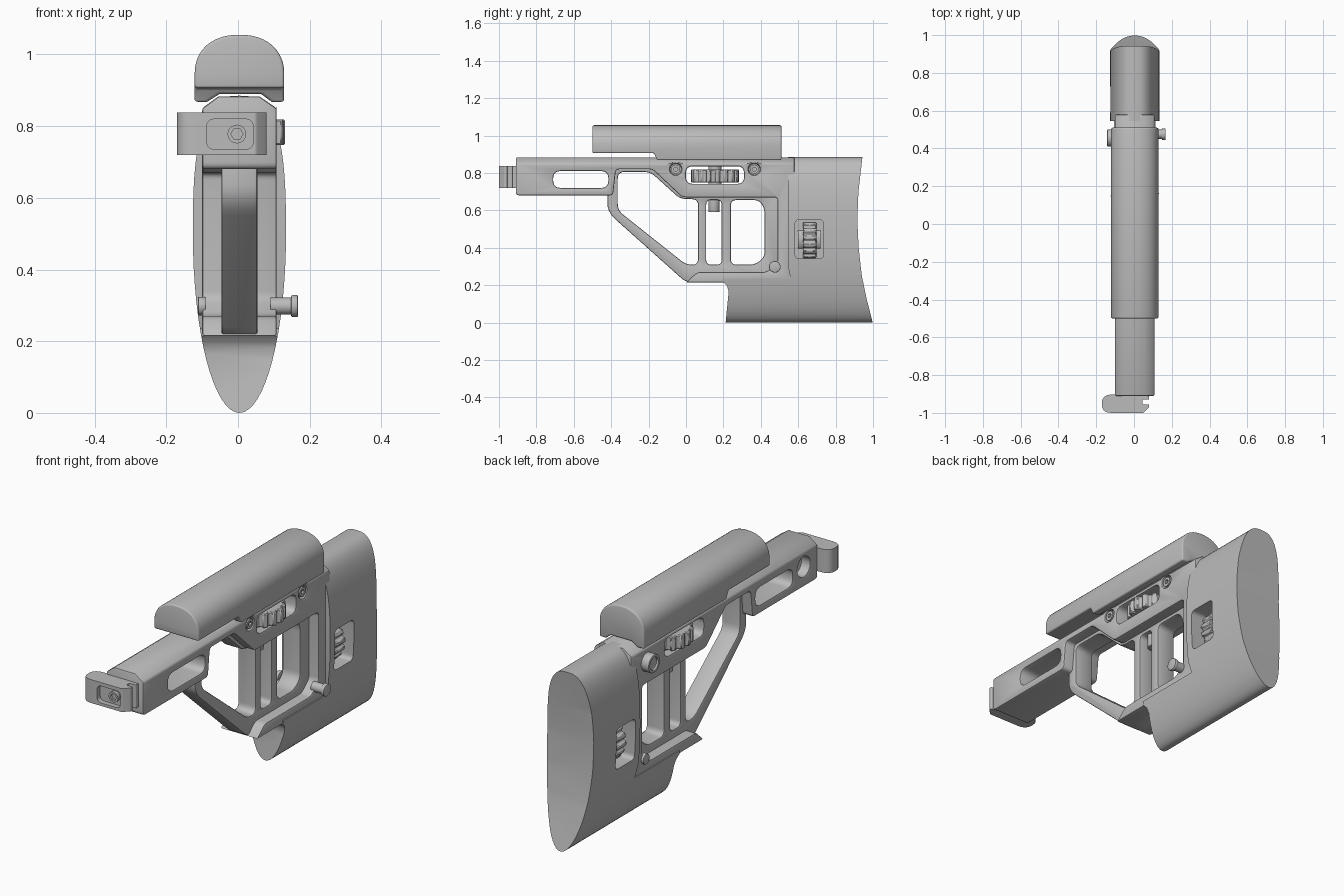
import bpy, bmesh
from math import sin, cos, pi, radians, copysign
from mathutils import Vector

if "Cube" in bpy.data.objects:
    bpy.data.objects.remove(bpy.data.objects["Cube"], do_unlink=True)

grey = bpy.data.materials.new("satin grey")
grey.use_nodes = True
grey.diffuse_color = (0.5, 0.5, 0.5, 1)
grey.node_tree.nodes["Principled BSDF"].inputs["Base Color"].default_value = (0.5, 0.5, 0.5, 1)

MID = 0.004  # the frame sits a hair off the centre plane


def rounded(pts, r, steps=5):
    """Round every corner of a polygon; a third value in a point overrides the radius."""
    out = []
    for i, p in enumerate(pts):
        c, a, b = (Vector(q[:2]) for q in (p, pts[i - 1], pts[(i + 1) % len(pts)]))
        rad = p[2] if len(p) > 2 else r
        u, v = a - c, b - c
        s = c + u.normalized() * min(rad, u.length * 0.45)
        e = c + v.normalized() * min(rad, v.length * 0.45)
        if rad == 0:
            out.append(tuple(c))
            continue
        for k in range(steps + 1):
            t = k / steps
            out.append(tuple(s * (1 - t) ** 2 + c * 2 * t * (1 - t) + e * t * t))
    return out


def rect(a0, a1, b0, b1, r):
    return rounded([(a0, b0), (a1, b0), (a1, b1), (a0, b1)], r)


def circle(a, b, r, n=32):
    return [(a + r * cos(2 * pi * i / n), b + r * sin(2 * pi * i / n)) for i in range(n)]


def prism(name, pts, axis, lo, hi):
    """Extrude a 2D outline along an axis."""
    place = {"X": lambda a, b, d: (d, a, b),
             "Y": lambda a, b, d: (a, d, b),
             "Z": lambda a, b, d: (a, b, d)}[axis]
    bm = bmesh.new()
    rings = [[bm.verts.new(place(a, b, d)) for a, b in pts] for d in (lo, hi)]
    bm.faces.new(rings[0])
    bm.faces.new(rings[1])
    for i in range(len(pts)):
        bm.faces.new((rings[0][i - 1], rings[0][i], rings[1][i], rings[1][i - 1]))
    bmesh.ops.recalc_face_normals(bm, faces=bm.faces)
    mesh = bpy.data.meshes.new(name)
    bm.to_mesh(mesh)
    bm.free()
    ob = bpy.data.objects.new(name, mesh)
    bpy.context.collection.objects.link(ob)
    mesh.materials.append(grey)
    return ob


def apply(ob, mod):
    bpy.context.view_layer.objects.active = ob
    bpy.ops.object.modifier_apply(modifier=mod.name)


def boolean(ob, other, operation="DIFFERENCE"):
    mod = ob.modifiers.new("cut", "BOOLEAN")
    mod.operation, mod.solver, mod.object = operation, "EXACT", other
    apply(ob, mod)
    bpy.data.objects.remove(other, do_unlink=True)


def cut(ob, pts, axis="X", lo=-0.5, hi=0.5):
    boolean(ob, prism("cutter", pts, axis, lo, hi))


def bevel(ob, width, segments=2):
    mod = ob.modifiers.new("bevel", "BEVEL")
    mod.width, mod.segments = width, segments
    mod.limit_method, mod.angle_limit = "ANGLE", radians(40)
    mod.use_clamp_overlap = False
    apply(ob, mod)


def wheel(name, axis, a, b, r, lo, hi, teeth=16):
    """Thumbwheel with square grip teeth."""
    pts = []
    for i in range(teeth):
        for f, k in ((0, 1), (0.5, 1), (0.62, 0.88), (0.88, 0.88)):
            t = 2 * pi * (i + f) / teeth
            pts.append((a + r * k * cos(t), b + r * k * sin(t)))
    bevel(prism(name, pts, axis, lo, hi), 0.004, 1)


# Wide outer frame: rail, rear pillar and lower strip, with chamfered top
frame = prism("outer_frame", rounded([
    (-.91, .68), (-.39, .68), (-.375, .82), (-.18, .82), (-.02, .67), (.49, .67),
    (.49, .32), (.43, .27), (.06, .27), (0, .215, 0), (.58, .215, 0), (.58, .89, 0),
    (-.91, .89, 0)], .02), "X", -.2, .2)
section = [(-.1, .1), (.108, .1), (.108, .85), (.06, .883), (-.055, .883), (-.1, .85)]
boolean(frame, prism("rail_section", section, "Y", -1, 1), "INTERSECT")
cut(frame, rect(-.71, -.415, .72, .81, .04))
cut(frame, rect(0, .31, .742, .835, .035))
cut(frame, circle(-.8, .78, .05), "X", -.3, -.05)
for y in (-.055, .365):
    cut(frame, circle(y, .82, .032), "X", .09, .3)
bevel(frame, .007)

# Narrow skeleton with three windows
skeleton = prism("skeleton_frame", rounded([
    (-.42, .69), (-.42, .59, .06), (0, .215), (.5, .215, 0), (.5, .69, 0),
    (0, .69), (-.17, .84, 0), (-.4, .84, 0)], .035), "X", MID - .05, MID + .05)
cut(skeleton, rounded([(-.365, .805), (-.19, .805), (-.03, .66), (.065, .66),
                       (.065, .31), (0, .31), (-.365, .6)], .035))
cut(skeleton, rect(.108, .19, .31, .655, .025))
cut(skeleton, rounded([(.24, .31), (.37, .31), (.42, .35), (.42, .61),
                       (.39, .655), (.24, .655)], .03))
bevel(skeleton, .007)

# Butt: oval section trimmed by the side outline
oval = []
for i in range(64):
    c, s = cos(2 * pi * i / 64), sin(2 * pi * i / 64)
    e, h = (2.8, .385) if s > 0 else (2.0, .5)
    oval.append((MID + copysign(.13 * abs(c) ** (2 / e), c), .5 + copysign(h * abs(s) ** (2 / e), s)))
butt = prism("butt", oval, "Y", 0, 1.2)
outline = [(.21, -.02), (1.003, -.02), (.965, .13), (.94, .25), (.923, .4), (.916, .55),
           (.922, .7), (.945, .9), (.545, .9), (.545, .3), (.56, .235), (.2, .235),
           (.2, .215), (.22, .195), (.228, .165)]
boolean(butt, prism("side_outline", outline, "X", -.3, .3), "INTERSECT")
for lo, hi in ((-.3, -.05), (.055, .3)):
    cut(butt, rect(.583, .735, .342, .55, .025), "X", lo, hi)

# Cheek rest: domed section, raised underside at the front
dome = [(MID - .125, .868), (MID - .09, .868), (MID - .055, .89),
        (MID + .06, .89), (MID + .09, .868), (MID + .125, .868)]
for i in range(25):
    c, s = cos(pi * i / 24), sin(pi * i / 24)
    dome.append((MID + copysign(.125 * abs(c) ** .9, c), .945 + .11 * s ** .9 if s > 1e-6 else .945))
cheek = prism("cheek_rest", dome, "Y", -.5, .51)
cut(cheek, [(-.6, .8), (-.155, .8), (-.155, .872), (-.172, .906), (-.6, .906)])
bevel(cheek, .008, 3)

# Thumbwheels with their hubs and post
wheel("cheek_wheel", "Z", MID, .155, .128, .748, .818)
prism("cheek_wheel_hub", circle(MID, .155, .035), "Z", .73, .845)
bevel(prism("cheek_post", circle(MID, .15, .03), "Z", .59, .7), .004)
wheel("butt_wheel", "Y", MID, .445, .112, .625, .697)
prism("butt_wheel_hub", circle(MID, .445, .07), "Y", .6, .72)

# Socket screws on the rail
for n, y in (("front", -.055), ("rear", .365)):
    screw = prism(n + "_screw", circle(y, .82, .024), "X", .085, .106)
    cut(screw, circle(y, .82, .012, 6), "X", .095, .2)

# Side button, and pin with its head and far end
button = prism("side_button", circle(.455, .78, .046), "X", -.142, -.09)
cut(button, circle(.455, .78, .032), "X", -.3, -.132)
bevel(button, .004)
prism("pin_stem", circle(.475, .298, .024), "X", .09, .155)
bevel(prism("pin_head", circle(.475, .298, .031), "X", .148, .168), .005)
bevel(prism("pin_end", circle(.475, .298, .026), "X", -.112, -.09), .004)

# Front hinge latch with recessed bolt
latch = prism("hinge_latch", rounded([
    (-.17, -1, .05), (.05, -1), (.08, -.97), (.08, -.955), (.045, -.955), (.045, -.93),
    (.08, -.93), (.08, -.895), (-.17, -.905, .045)], .006), "Z", .72, .838)
cut(latch, rect(-.088, .043, .735, .82, .025), "Y", -1.1, -.975)
bolt = prism("hinge_bolt", circle(-.003, .778, .026), "Y", -.992, -.96)
cut(bolt, circle(-.003, .778, .017, 6), "Y", -1.1, -.98)

# Smooth shading with sharp edges kept
bpy.ops.object.select_all(action="DESELECT")
for ob in bpy.context.scene.objects:
    if ob.type == "MESH" and grey.name in ob.data.materials:
        ob.select_set(True)
        bpy.context.view_layer.objects.active = ob
bpy.ops.object.shade_smooth_by_angle(angle=radians(35))
